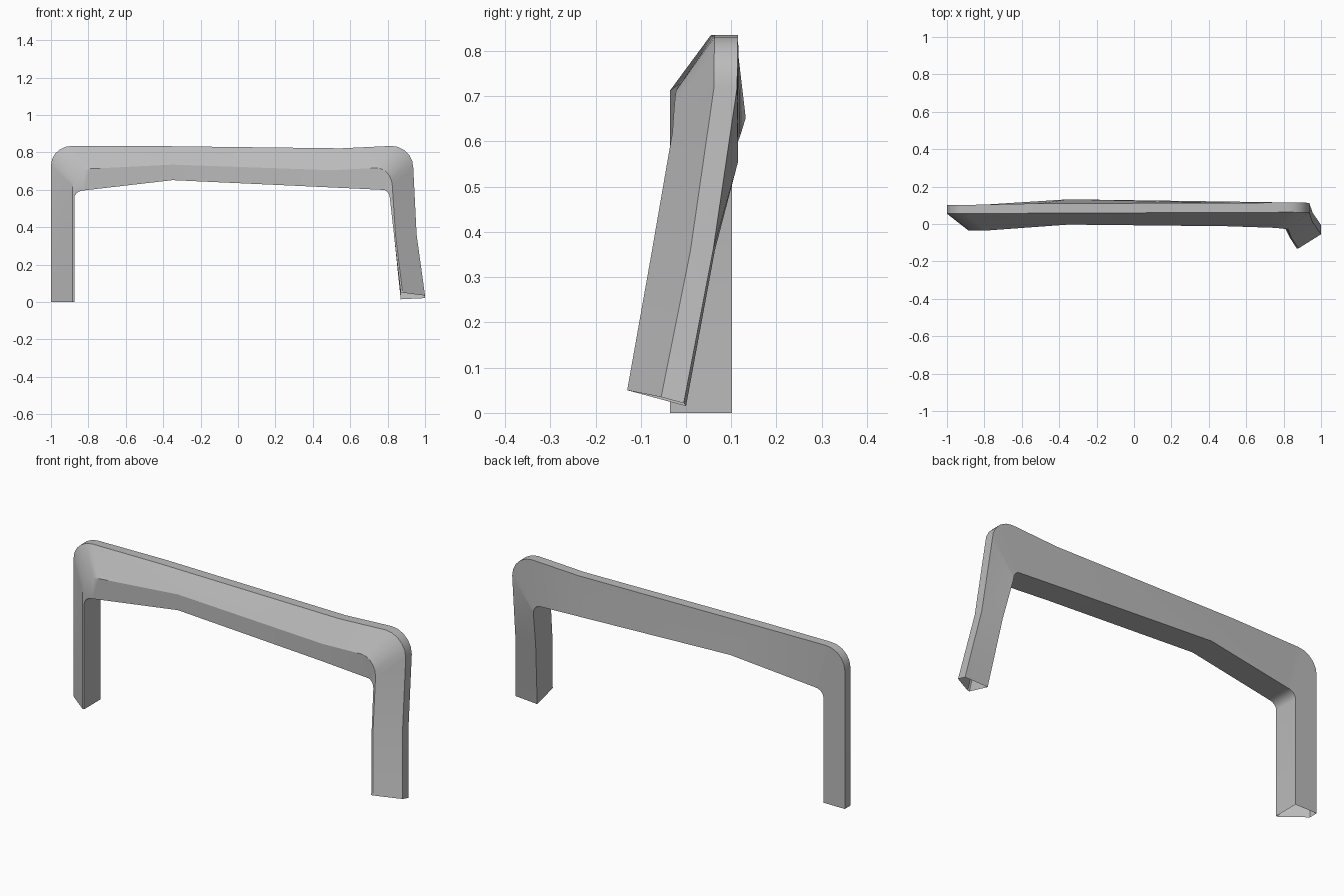
import bpy, bmesh, math
from mathutils import Vector

cube = bpy.data.objects.get("Cube")
if cube:
    bpy.data.objects.remove(cube, do_unlink=True)


def station(outer, ridge, inner, depth, tilt=0.0):
    """Five-sided section: outer back, outer front, ridge, inner front, inner back."""
    outer_back, outer_front, front, inner_back = depth
    plan = ((outer, outer_back), (outer, outer_front), (ridge, front),
            (inner, front), (inner, inner_back))
    return [Vector((p[0], y, p[1] + tilt * y)) for p, y in plan]


def bend(start, end, flip, steps=5):
    """Rounded corner between two sections; flip swaps which end is upright."""
    result = []
    for i in range(1, steps):
        angle = math.pi / 2 * i / steps
        s, c = math.sin(angle), math.cos(angle)
        ring = []
        for a, b in zip(start, end):
            fx, fz = (s, 1 - c) if flip else (1 - c, s)
            ring.append(Vector((a.x + (b.x - a.x) * fx,
                                a.y + (b.y - a.y) * i / steps,
                                a.z + (b.z - a.z) * fz)))
        result.append(ring)
    return result


# Straight leg, from the foot up
left_y = (.102, .055, -.035, .102)
left_foot = station((-1, 0), (-.885, 0), (-.875, 0), left_y)
left_top = station((-1, .73), (-.885, .62), (-.875, .555), left_y)

# Bar, slightly arched underneath
bar_left = station((-.89, .835), (-.79, .713), (-.825, .597), left_y)
bar_arch = station((-.5, .835), (-.35, .735), (-.35, .652), (.11, .058, -.003, .132))
bar_dip = station((.55, .822), (.5, .705), (.5, .613), (.112, .062, -.012, .12))
bar_right = station((.82, .835), (.74, .717), (.775, .6), (.115, .063, -.02, .115))

# Splayed leg, from the corner down to the slanted foot
right_top = station((.937, .72), (.825, .62), (.812, .555), (.113, .062, -.03, .115))
right_knee = station((.955, .36), (.842, .36), (.834, .36), (.06, .01, -.075, .064))
right_foot = station((1, .02), (.88, .015), (.87, .015), (-.005, -.055, -.13, 0), -.27)

rings = [left_foot, left_top, *bend(left_top, bar_left, False), bar_left,
         bar_arch, bar_dip, bar_right, *bend(bar_right, right_top, True),
         right_top, right_knee, right_foot]

# Skin the sections, leaving the feet open
bm = bmesh.new()
loops = [[bm.verts.new(p) for p in ring] for ring in rings]
for a, b in zip(loops, loops[1:]):
    for i in range(len(a)):
        j = (i + 1) % len(a)
        bm.faces.new((a[i], a[j], b[j], b[i]))
bmesh.ops.recalc_face_normals(bm, faces=bm.faces)
mesh = bpy.data.meshes.new("bent_bar")
bm.to_mesh(mesh)
bm.free()

# Plain grey finish
grey = bpy.data.materials.new("plain_grey")
grey.use_nodes = True
grey.diffuse_color = (.5, .5, .5, 1)
grey.node_tree.nodes["Principled BSDF"].inputs["Base Color"].default_value = (.5, .5, .5, 1)
mesh.materials.append(grey)

bar = bpy.data.objects.new("bent_bar", mesh)
bpy.context.collection.objects.link(bar)
bpy.context.view_layer.objects.active = bar
bar.select_set(True)
bpy.ops.object.shade_smooth_by_angle(angle=math.radians(32))
